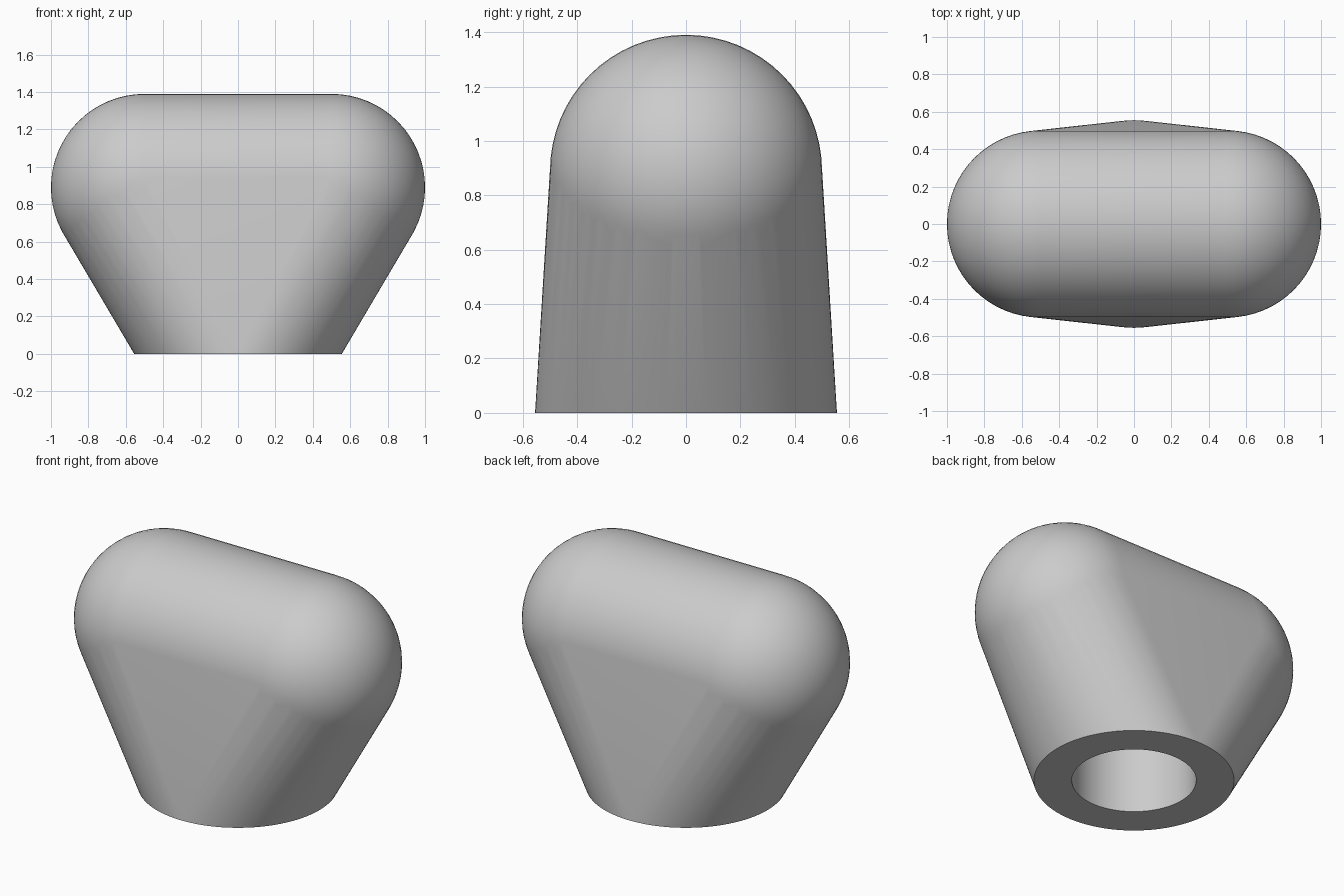
import bpy, bmesh, math
from mathutils import Matrix

cube = bpy.data.objects.get("Cube")
if cube:
    bpy.data.objects.remove(cube, do_unlink=True)

END_R, END_X, END_Z = 0.5, 0.5, 0.89
BASE_R, HOLE_R, HOLE_DEPTH = 0.555, 0.345, 0.83

grey = bpy.data.materials.new("light_grey")
grey.use_nodes = True
grey.diffuse_color = (0.6, 0.6, 0.6, 1)
grey.node_tree.nodes["Principled BSDF"].inputs["Base Color"].default_value = (0.6, 0.6, 0.6, 1)


def add_object(name, bm):
    mesh = bpy.data.meshes.new(name)
    bm.to_mesh(mesh)
    bm.free()
    mesh.materials.append(grey)
    obj = bpy.data.objects.new(name, mesh)
    bpy.context.collection.objects.link(obj)
    return obj


# Body: skin stretched over two round ends and a circular base
bm = bmesh.new()
for side in (-1, 1):
    place = Matrix.Translation((side * END_X, 0, END_Z)) @ Matrix.Rotation(math.pi / 2, 4, 'Y')
    bmesh.ops.create_uvsphere(bm, u_segments=64, v_segments=32, radius=END_R, matrix=place)
bmesh.ops.create_circle(bm, segments=96, radius=BASE_R)
hull = bmesh.ops.convex_hull(bm, input=bm.verts[:])
inside = {g for g in hull["geom_interior"] + hull["geom_unused"] if isinstance(g, bmesh.types.BMVert)}
bmesh.ops.delete(bm, geom=list(inside), context='VERTS')
bmesh.ops.delete(bm, geom=[v for v in bm.verts if not v.link_faces], context='VERTS')
bmesh.ops.dissolve_limit(bm, angle_limit=math.radians(0.2), verts=bm.verts[:], edges=bm.edges[:])
bmesh.ops.recalc_face_normals(bm, faces=bm.faces[:])
body = add_object("body", bm)

# Round socket bored up from the base
bm = bmesh.new()
bmesh.ops.create_cone(bm, cap_ends=True, segments=96, radius1=HOLE_R, radius2=HOLE_R,
                      depth=2 * HOLE_DEPTH)
cutter = add_object("socket_cutter", bm)
cutter.hide_render = True

socket = body.modifiers.new("socket", 'BOOLEAN')
socket.operation = 'DIFFERENCE'
socket.solver = 'EXACT'
socket.object = cutter

bpy.ops.object.select_all(action='DESELECT')
body.select_set(True)
bpy.context.view_layer.objects.active = body
bpy.ops.object.modifier_apply(modifier="socket")
bpy.data.objects.remove(cutter, do_unlink=True)
bpy.ops.object.shade_smooth_by_angle(angle=math.radians(30))
